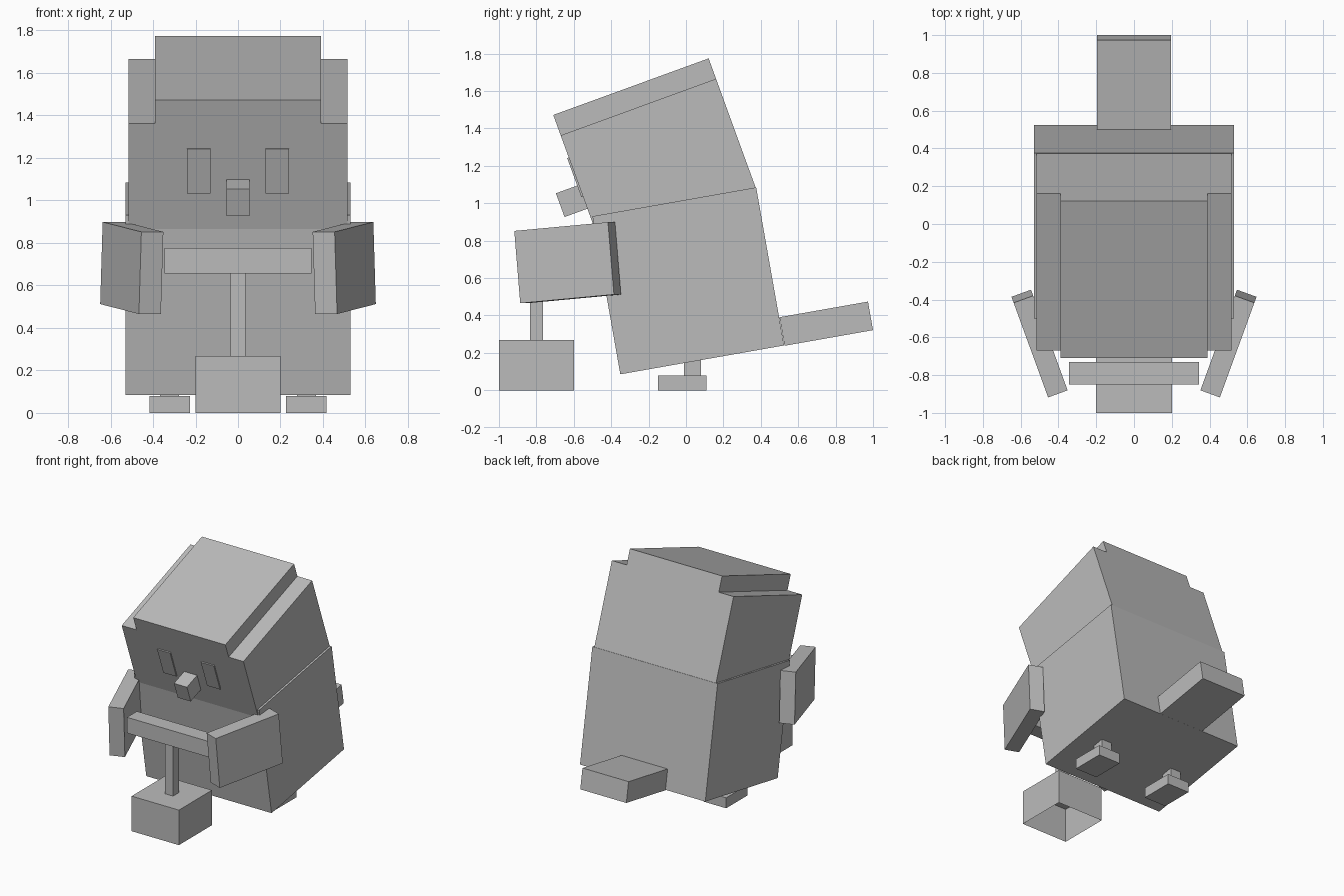
import bpy, bmesh
from math import radians, sin, cos
from mathutils import Matrix, Vector

if "Cube" in bpy.data.objects:
    bpy.data.objects.remove(bpy.data.objects["Cube"])

# Single plain grey
GREY = (0.5, 0.5, 0.5, 1)
grey = bpy.data.materials.new("plain grey")
grey.use_nodes = True
grey.diffuse_color = GREY
grey.node_tree.nodes["Principled BSDF"].inputs["Base Color"].default_value = GREY


def box(name, centre, size, pitch=0, yaw=0, open_bottom=False):
    """Flat shaded box, pitched about x and then turned about z."""
    bm = bmesh.new()
    bmesh.ops.create_cube(bm, size=1)
    if open_bottom:
        bm.normal_update()
        low = [f for f in bm.faces if f.normal.z < -0.5]
        bmesh.ops.delete(bm, geom=low, context="FACES_ONLY")
    turn = Matrix.Rotation(radians(yaw), 4, "Z") @ Matrix.Rotation(radians(pitch), 4, "X")
    bm.transform(Matrix.Translation(centre) @ turn @ Matrix.Diagonal((*size, 1)))
    mesh = bpy.data.meshes.new(name)
    bm.to_mesh(mesh)
    bm.free()
    mesh.materials.append(grey)
    obj = bpy.data.objects.new(name, mesh)
    bpy.context.collection.objects.link(obj)
    return obj


# Leaning torso and flat tail
LEAN = 10
box("body", (0, 0.012, 0.585), (1.06, 0.889, 0.858), LEAN)
box("tail", (0, 0.75, 0.356), (0.39, 0.48, 0.155), LEAN)

# Head parts are placed from the upper front edge of the wide head block
TILT = 20
along = Vector((0, cos(radians(TILT)), sin(radians(TILT))))
up = Vector((0, -sin(radians(TILT)), cos(radians(TILT))))
brow = Vector((0, -0.67, 1.363))
DEPTH = 0.884


def head_box(name, x, back, rise, size):
    box(name, brow + along * back + up * rise + Vector((x, 0, 0)), size, TILT)


head_box("head", 0, DEPTH / 2, -0.31, (1.03, DEPTH, 0.62))
head_box("head_cap", 0, DEPTH / 2, 0.058, (0.78, DEPTH, 0.116))
head_box("nose", 0, 0.02, -0.35, (0.11, 0.30, 0.135))

# Paired parts
for side, s in (("left", 1), ("right", -1)):
    head_box(side + "_eye", s * 0.185, 0, -0.237, (0.11, 0.018, 0.222))
    box(side + "_arm", (s * 0.5, -0.633, 0.682), (0.11, 0.535, 0.388), 5, -20 * s)
    box(side + "_foot", (s * 0.322, -0.02, 0.04), (0.19, 0.26, 0.08))
    box(side + "_leg", (s * 0.322, 0.035, 0.13), (0.09, 0.09, 0.12))

# Plunger box held in front, open underneath
box("plunger_base", (0, -0.8, 0.134), (0.40, 0.40, 0.268), open_bottom=True)
box("plunger_rod", (0, -0.8, 0.465), (0.07, 0.07, 0.40))
box("plunger_handle", (0, -0.79, 0.715), (0.69, 0.12, 0.12))
